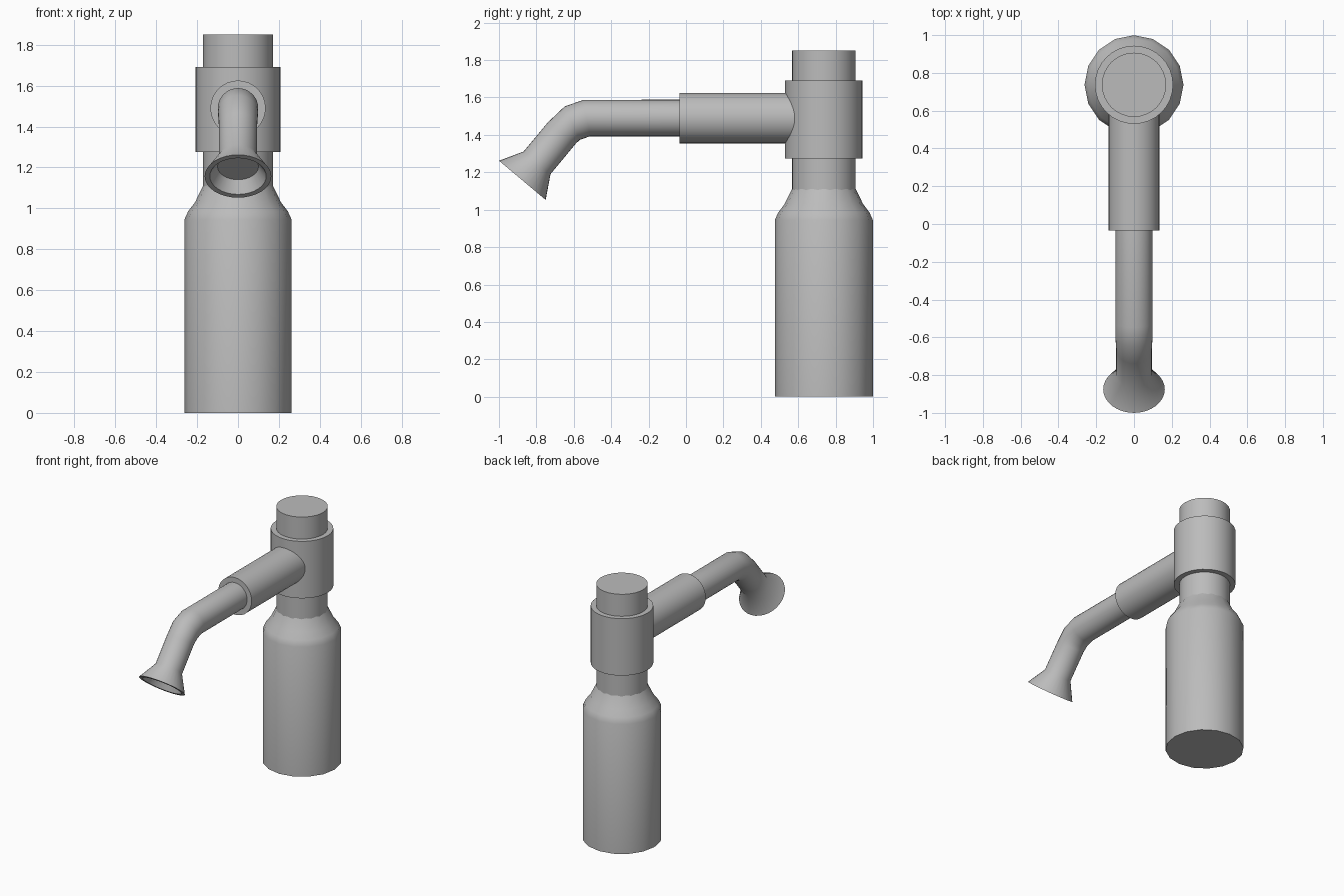
import bpy, bmesh, math
from mathutils import Vector

if "Cube" in bpy.data.objects:
    bpy.data.objects.remove(bpy.data.objects["Cube"])

metal = bpy.data.materials.new("grey metal")
metal.diffuse_color = (0.5, 0.5, 0.5, 1)
metal.use_nodes = True
metal.node_tree.nodes["Principled BSDF"].inputs["Base Color"].default_value = metal.diffuse_color
AXIS_Y = 0.737   # vertical axis of the bottle
ARM_Z = 1.49     # height of the horizontal arm


def sweep(name, rings, sides):
    """Skin circles given as (centre, normal in the YZ plane, radius), capping both ends."""
    bm = bmesh.new()
    loops = []
    for centre, normal, r in rings:
        n = Vector(normal).normalized()
        u = Vector((1, 0, 0))
        v = n.cross(u)
        angles = [2 * math.pi * i / sides for i in range(sides)]
        loops.append([bm.verts.new(Vector(centre) + r * (math.cos(a) * u + math.sin(a) * v))
                      for a in angles])
    for a, b in zip(loops, loops[1:]):
        for i in range(sides):
            j = (i + 1) % sides
            bm.faces.new((a[i], a[j], b[j], b[i]))
    bm.faces.new(loops[0][::-1])
    bm.faces.new(loops[-1])
    bmesh.ops.recalc_face_normals(bm, faces=bm.faces)
    mesh = bpy.data.meshes.new(name)
    bm.to_mesh(mesh)
    bm.free()
    mesh.materials.append(metal)
    obj = bpy.data.objects.new(name, mesh)
    bpy.context.collection.objects.link(obj)
    bpy.context.view_layer.objects.active = obj
    obj.select_set(True)
    bpy.ops.object.shade_smooth_by_angle(angle=math.radians(35))
    obj.select_set(False)
    return obj


def upright(name, profile, sides):
    """Lathe (radius, height) pairs around the bottle axis."""
    return sweep(name, [((0, AXIS_Y, z), (0, 0, 1), r) for r, z in profile], sides)


# Bottle with rounded shoulder
upright("bottle", [(0.262, 0), (0.262, 0.945), (0.244, 0.985),
                   (0.21, 1.03), (0.17, 1.112)], 16)
# Neck running through the collar up to the cap
upright("neck_and_cap", [(0.17, 1.10), (0.17, 1.85)], 32)
# Collar around the neck
upright("collar", [(0.207, 1.275), (0.207, 1.69)], 32)

# Thick sleeve joining the arm to the collar
sweep("arm_sleeve", [((0, 0.66, ARM_Z), (0, -1, 0), 0.135),
                     ((0, -0.035, ARM_Z), (0, -1, 0), 0.135)], 32)

# Bent spout, flared mouth, rim and recessed inner disc in one skin
down = Vector((0, -0.643, -0.766))
mouth = Vector((0, -0.875, 1.157))
sweep("spout", [
    ((0, 0.0, ARM_Z), (0, -1, 0), 0.098),
    ((0, -0.53, ARM_Z), (0, -0.985, -0.17), 0.099),
    ((0, -0.608, 1.463), (0, -0.91, -0.41), 0.098),
    ((0, -0.664, 1.41), (0, -0.6, -0.8), 0.094),
    (mouth - 0.122 * down, down, 0.094),
    (mouth, down, 0.163),
    (mouth, down, 0.138),
    (mouth - 0.062 * down, down, 0.1),
], 32)
